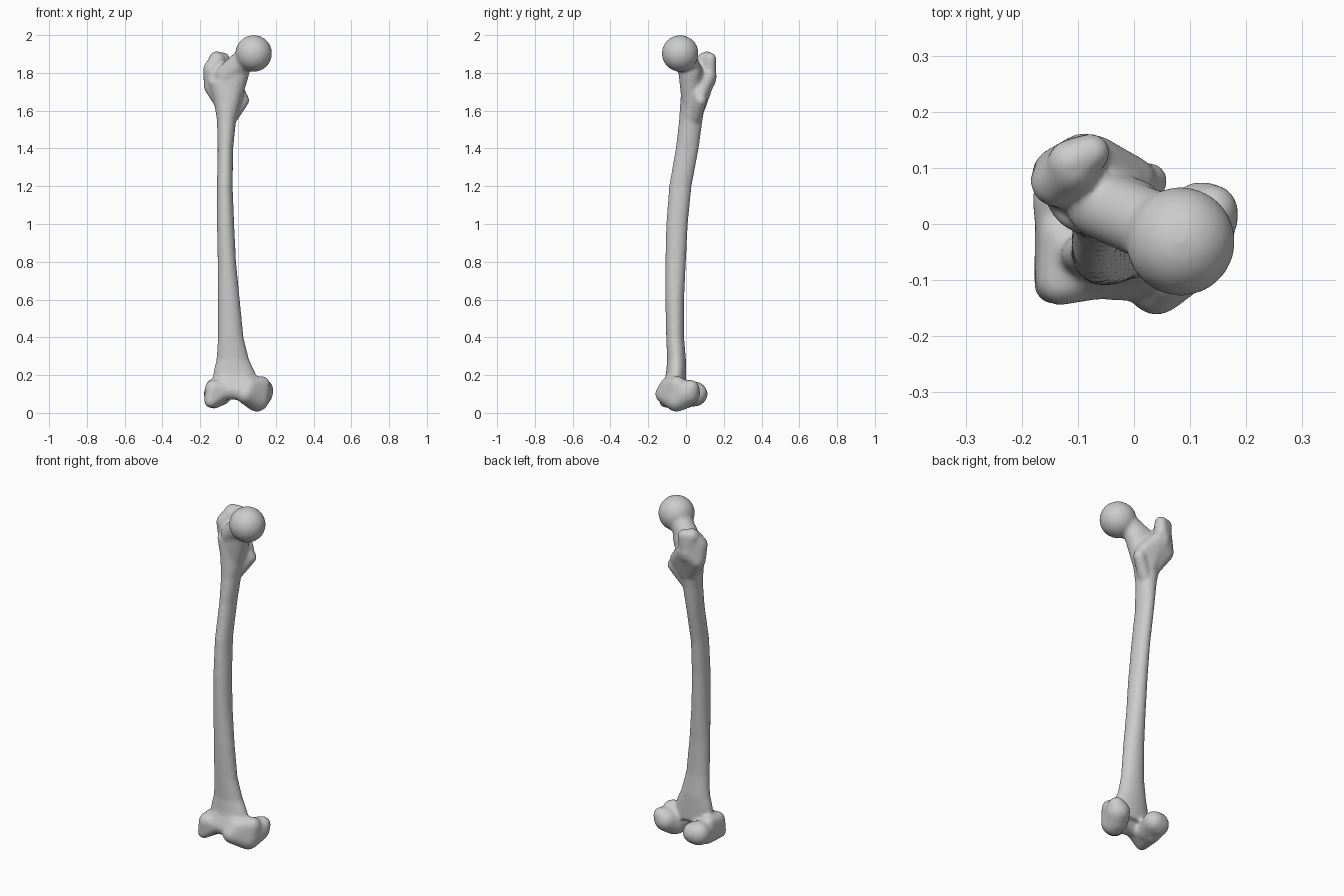
import bpy, bmesh, math
from mathutils import Vector

cube = bpy.data.objects.get("Cube")
if cube:
    bpy.data.objects.remove(cube)

bone = bpy.data.materials.new("bone grey")
bone.use_nodes = True
bone.diffuse_color = (0.6, 0.6, 0.6, 1)
bone.node_tree.nodes["Principled BSDF"].inputs["Base Color"].default_value = (0.6, 0.6, 0.6, 1)

bm = bmesh.new()


def loft(rings, sides=24):
    """Closed tube through elliptical rings given as x min, x max, y min, y max, z."""
    loops = []
    for x0, x1, y0, y1, z in rings:
        loops.append([bm.verts.new(((x0 + x1) / 2 + (x1 - x0) / 2 * math.cos(a),
                                    (y0 + y1) / 2 + (y1 - y0) / 2 * math.sin(a), z))
                      for a in (math.tau * i / sides for i in range(sides))])
    for low, high in zip(loops, loops[1:]):
        for i in range(sides):
            j = (i + 1) % sides
            bm.faces.new((low[i], low[j], high[j], high[i]))
    bm.faces.new(loops[0][::-1])
    bm.faces.new(loops[-1])


def hull(*balls):
    """Convex skin around balls given as x, y, z, radius."""
    part = bmesh.new()
    for x, y, z, r in balls:
        ball = bmesh.new()
        bmesh.ops.create_icosphere(ball, subdivisions=3, radius=r)
        for v in ball.verts:
            part.verts.new(v.co + Vector((x, y, z)))
        ball.free()
    out = bmesh.ops.convex_hull(part, input=part.verts[:])
    loose = [v for v in part.verts if not v.link_faces]
    bmesh.ops.delete(part, geom=loose, context='VERTS')
    bmesh.ops.recalc_face_normals(part, faces=part.faces[:])
    temp = bpy.data.meshes.new("temp")
    part.to_mesh(temp)
    part.free()
    bm.from_mesh(temp)
    bpy.data.meshes.remove(temp)


# bowed shaft, flaring at both ends
loft([(-.14, .12, -.12, .0, .12), (-.13, .09, -.105, .0, .22), (-.115, .06, -.1, .0, .28),
      (-.107, .03, -.105, -.01, .4), (-.107, .01, -.11, -.01, .6), (-.108, -.01, -.11, .0, .8),
      (-.112, -.02, -.105, .01, 1.0), (-.112, -.028, -.09, .03, 1.2), (-.108, -.025, -.055, .068, 1.4),
      (-.112, -.01, -.037, .088, 1.55), (-.13, .02, -.03, .105, 1.66), (-.16, .02, -.02, .12, 1.76)])

# head and neck
hull((.083, -.031, 1.903, .098))
hull((.06, -.015, 1.89, .065), (-.06, .035, 1.785, .062))
hull((-.06, .04, 1.78, .06), (.0, .02, 1.8, .06), (-.05, .03, 1.6, .05))

# greater trochanter with its raised rear tip
hull((-.14, .075, 1.82, .045), (-.135, .09, 1.73, .047), (-.11, .1, 1.865, .045),
     (-.09, .12, 1.78, .043), (-.08, .06, 1.64, .045))
hull((-.075, .128, 1.875, .033), (-.115, .11, 1.875, .04), (-.09, .12, 1.76, .04))
hull((-.07, .12, 1.78, .04), (.0, .08, 1.7, .04), (-.05, .07, 1.62, .035))

# lesser trochanter
hull((.027, .077, 1.655, .034), (-.015, .06, 1.73, .035), (-.03, .05, 1.57, .035))

# outer condyle
hull((-.145, -.11, .06, .033), (-.13, -.1, .13, .045), (-.07, -.09, .12, .045),
     (-.125, .0, .075, .052), (-.13, -.02, .14, .04))
hull((-.115, .045, .1, .067), (-.115, -.02, .09, .06), (-.09, .055, .1, .06))

# inner condyle
hull((.04, -.11, .1, .053), (.06, -.09, .14, .05), (.1, -.05, .07, .064),
     (.125, -.045, .15, .045), (.12, .0, .1, .06))
hull((.12, .01, .105, .066), (.1, -.03, .08, .068), (.14, .025, .13, .046))

# bridge between the condyles
hull((-.09, -.085, .12, .05), (.06, -.085, .12, .053), (-.05, -.06, .2, .04), (.02, -.06, .2, .04))

mesh = bpy.data.meshes.new("thigh_bone")
bm.to_mesh(mesh)
bm.free()
mesh.materials.append(bone)
obj = bpy.data.objects.new("thigh_bone", mesh)
bpy.context.collection.objects.link(obj)

# fuse the parts into one softly blended skin
remesh = obj.modifiers.new("fuse", 'REMESH')
remesh.mode = 'VOXEL'
remesh.voxel_size = 0.008
remesh.use_smooth_shade = True
soften = obj.modifiers.new("soften", 'SMOOTH')
soften.factor = 0.5
soften.iterations = 14
